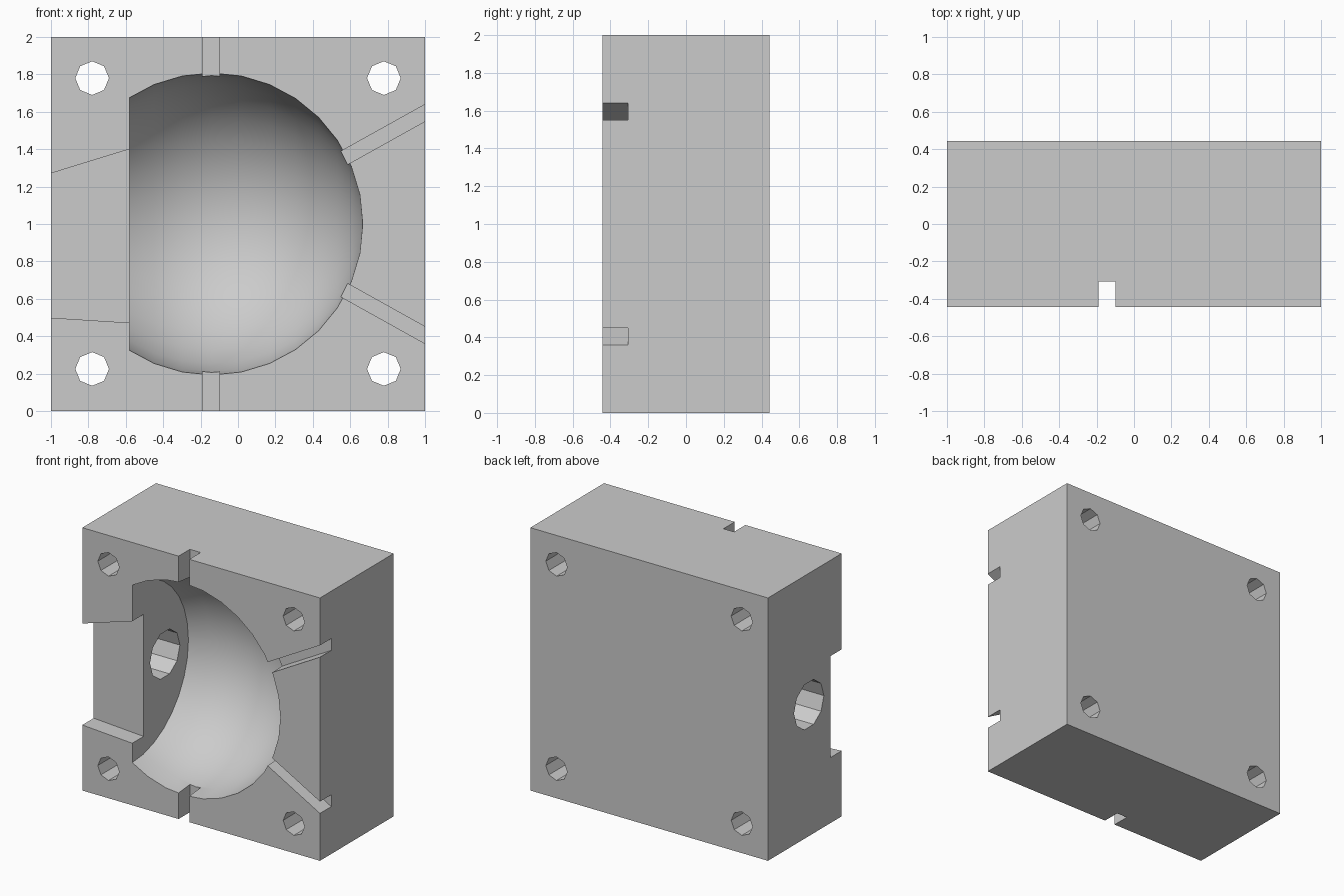
import bpy, bmesh
from math import pi
from mathutils import Matrix, Vector

old = bpy.data.objects.get("Cube")
if old:
    bpy.data.objects.remove(old, do_unlink=True)

FRONT, BACK, FLOOR = -0.443, 0.443, -0.307   # front face, back face, groove floor
WALL = -0.58                                 # flat side of the cavity
AX, R = -0.14, 0.807                         # cavity centre and radius

grey = bpy.data.materials.new("light_grey")
grey.use_nodes = True
grey.diffuse_color = (0.6, 0.6, 0.6, 1)
grey.node_tree.nodes["Principled BSDF"].inputs["Base Color"].default_value = (0.6, 0.6, 0.6, 1)


def make(name, bm):
    bmesh.ops.recalc_face_normals(bm, faces=bm.faces)
    me = bpy.data.meshes.new(name)
    bm.to_mesh(me)
    bm.free()
    me.materials.append(grey)
    ob = bpy.data.objects.new(name, me)
    bpy.context.collection.objects.link(ob)
    return ob


def prism(name, outline, y0, y1):
    """Extrude an x-z outline from y0 to y1."""
    bm = bmesh.new()
    face = bm.faces.new([bm.verts.new((x, y0, z)) for x, z in outline])
    out = bmesh.ops.extrude_face_region(bm, geom=[face])["geom"]
    moved = [v for v in out if isinstance(v, bmesh.types.BMVert)]
    bmesh.ops.translate(bm, verts=moved, vec=(0, y1 - y0, 0))
    return make(name, bm)


def rod(name, centre, radius, length, sides, axis):
    bm = bmesh.new()
    turn = Matrix.Rotation(pi / 2, 4, axis)
    bmesh.ops.create_cone(bm, cap_ends=True, segments=sides, radius1=radius,
                          radius2=radius, depth=length,
                          matrix=Matrix.Translation(centre) @ turn)
    return make(name, bm)


def groove(name, outline):
    return prism(name, outline, FRONT - 0.1, FLOOR)


# Main block
block = prism("mould_block", [(-1, 0), (1, 0), (1, 2), (-1, 2)], FRONT, BACK)
cutters = []

# Half-ball cavity with one flat side
bm = bmesh.new()
bmesh.ops.create_uvsphere(bm, u_segments=32, v_segments=16, radius=R,
                          matrix=Matrix.Translation((AX, FRONT, 1)) @ Matrix.Rotation(pi / 2, 4, 'Y'))
cut = bmesh.ops.bisect_plane(bm, geom=bm.verts[:] + bm.edges[:] + bm.faces[:],
                             plane_co=(WALL, 0, 0), plane_no=(-1, 0, 0), clear_outer=True)
rim = [e for e in cut["geom_cut"] if isinstance(e, bmesh.types.BMEdge)]
bmesh.ops.holes_fill(bm, edges=rim, sides=0)
cutters.append(make("cavity_cutter", bm))

# Vertical groove
cutters.append(groove("vertical_groove_cutter",
                      [(-0.19, -0.1), (-0.1, -0.1), (-0.1, 2.1), (-0.19, 2.1)]))

# Slanted grooves on the left side, mirrored about mid height
for name, s in (("upper", 1), ("lower", -1)):
    shape = [(0.4, 0.215), (1.1, 0.605), (1.1, 0.695), (0.4, 0.305)]
    cutters.append(groove(name + "_groove_cutter", [(x, 1 + s * z) for x, z in shape]))

# Wide notch on the right side
cutters.append(groove("side_notch_cutter",
                      [(-1.1, 0.505), (-0.5, 0.467), (-0.5, 1.425), (-1.1, 1.24)]))

# Port through the flat wall
cutters.append(rod("side_port_cutter", Vector((-0.8, -0.05, 1)), 0.18, 0.6, 10, 'Y'))

# Corner bolt holes
for x in (-0.78, 0.78):
    for z in (0.225, 1.78):
        cutters.append(rod("bolt_hole_cutter", Vector((x, 0, z)), 0.09, 1.2, 8, 'X'))

# Carve the block
bpy.context.view_layer.objects.active = block
for c in cutters:
    c.hide_render = True
    mod = block.modifiers.new("carve", 'BOOLEAN')
    mod.operation = 'DIFFERENCE'
    mod.solver = 'EXACT'
    mod.object = c
    bpy.ops.object.modifier_apply(modifier=mod.name)
    bpy.data.objects.remove(c, do_unlink=True)

# Smooth cavity, sharp edges elsewhere
bpy.ops.object.select_all(action='DESELECT')
block.select_set(True)
bpy.ops.object.shade_smooth_by_angle(angle=pi / 6)
